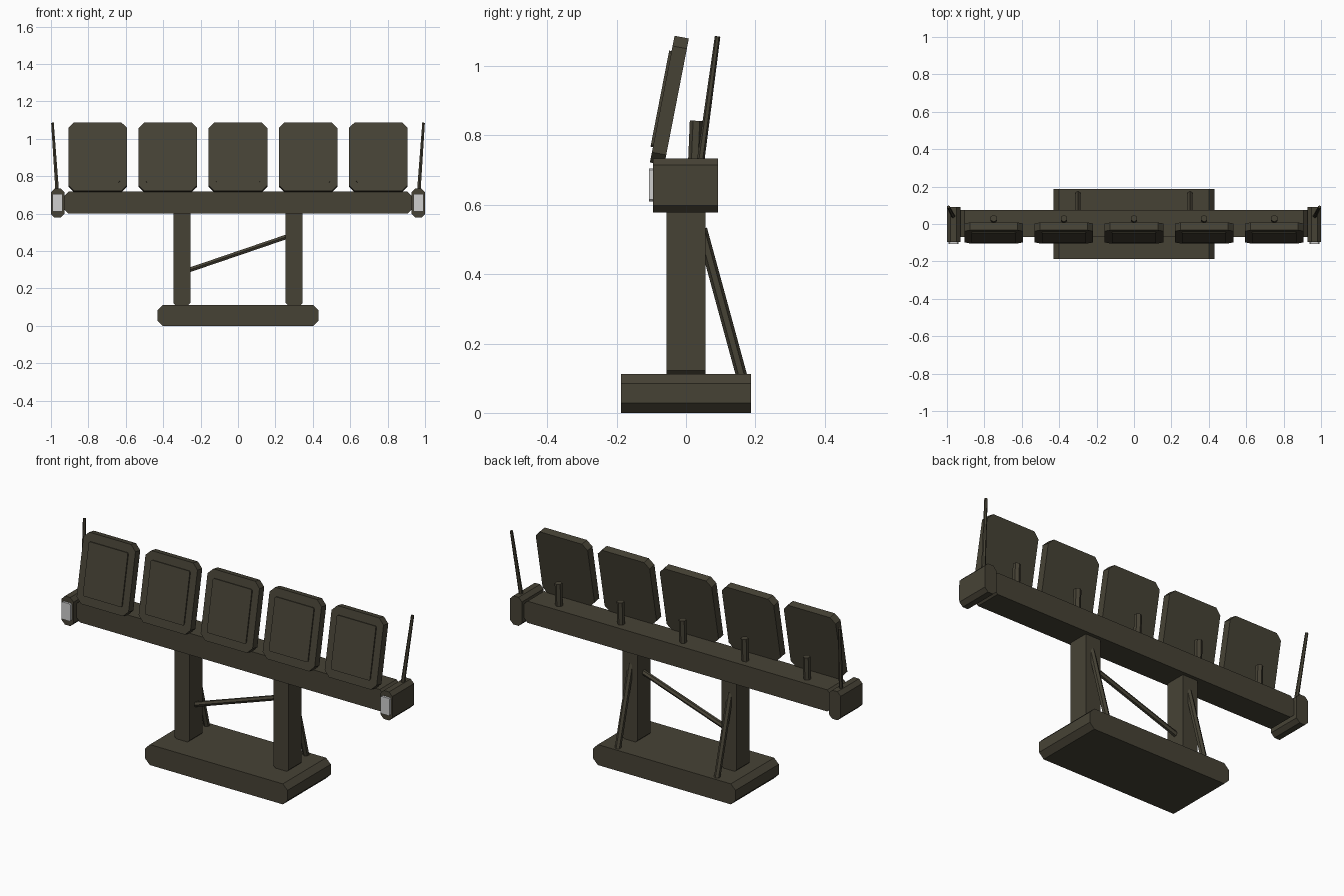
import bpy
import bmesh
import math
from mathutils import Vector, Matrix

if "Cube" in bpy.data.objects:
    bpy.data.objects.remove(bpy.data.objects["Cube"])


def material(name, rgb):
    m = bpy.data.materials.new(name)
    m.diffuse_color = (*rgb, 1)
    m.use_nodes = True
    m.node_tree.nodes["Principled BSDF"].inputs["Base Color"].default_value = m.diffuse_color
    return m


OLIVE = material("dark olive", (0.062, 0.055, 0.036))
LENS = material("pale grey", (0.62, 0.62, 0.62))


def finish(bm, name, mat):
    bmesh.ops.recalc_face_normals(bm, faces=bm.faces)
    me = bpy.data.meshes.new(name)
    bm.to_mesh(me)
    bm.free()
    me.materials.append(mat)
    ob = bpy.data.objects.new(name, me)
    bpy.context.collection.objects.link(ob)
    return ob


def slab(name, x, y, z, cut, mat=OLIVE, matrix=None):
    """Box with corners cut in the x-z outline, extruded along y."""
    (x0, x1), (y0, y1), (z0, z1) = x, y, z
    c = cut
    outline = [(x0 + c, z0), (x1 - c, z0), (x1, z0 + c), (x1, z1 - c),
               (x1 - c, z1), (x0 + c, z1), (x0, z1 - c), (x0, z0 + c)]
    bm = bmesh.new()
    face = bm.faces.new([bm.verts.new((px, y0, pz)) for px, pz in outline])
    ext = bmesh.ops.extrude_face_region(bm, geom=[face])
    moved = [v for v in ext["geom"] if isinstance(v, bmesh.types.BMVert)]
    bmesh.ops.translate(bm, verts=moved, vec=(0, y1 - y0, 0))
    if matrix:
        bm.transform(matrix)
    return finish(bm, name, mat)


def rod(name, a, b, r0, r1=None, sides=6):
    """Faceted rod between two points."""
    a, b = Vector(a), Vector(b)
    d = b - a
    bm = bmesh.new()
    bmesh.ops.create_cone(bm, cap_ends=True, segments=sides, radius1=r0,
                          radius2=r1 or r0, depth=d.length)
    turn = Vector((0, 0, 1)).rotation_difference(d).to_matrix().to_4x4()
    bm.transform(Matrix.Translation((a + b) / 2) @ turn)
    return finish(bm, name, OLIVE)


# Foot and horizontal beam
slab("base", (-0.43, 0.43), (-0.187, 0.187), (0, 0.112), 0.028)
slab("beam", (-0.93, 0.93), (-0.07, 0.075), (0.6, 0.718), 0.024)

# Parts that repeat on the left and right
for s, side in ((-1, "left"), (1, "right")):
    def span(a, b):
        return tuple(sorted((s * a, s * b)))
    slab("column_" + side, span(0.255, 0.345), (-0.056, 0.056), (0.11, 0.615), 0.012)
    rod("back_strut_" + side, (s * 0.3, 0.045, 0.53), (s * 0.3, 0.16, 0.108), 0.016)
    slab("end_cap_" + side, span(0.928, 1.0), (-0.095, 0.092), (0.578, 0.734), 0.02)
    slab("lamp_" + side, span(0.938, 0.992), (-0.107, -0.094), (0.61, 0.705), 0.005, LENS)
    rod("antenna_" + side, (s * 0.966, 0.04, 0.71), (s * 0.992, 0.091, 1.085), 0.011, 0.008)

# Diagonal brace between the columns
rod("diagonal_brace", (-0.28, 0, 0.292), (0.28, 0, 0.483), 0.014)

# Leaning target panels, each with a raised face and a short post behind
for i in range(5):
    cx = (i - 2) * 0.375
    lean = Matrix.Translation((cx, -0.104, 0.722)) @ Matrix.Rotation(math.radians(-11), 4, 'X')
    slab(f"panel_{i + 1}", (-0.157, 0.157), (0, 0.042), (0, 0.372), 0.03, matrix=lean)
    slab(f"panel_face_{i + 1}", (-0.118, 0.118), (-0.007, 0.002), (0.045, 0.327), 0.006, matrix=lean)
    rod(f"panel_post_{i + 1}", (cx, 0.024, 0.70), (cx, 0.03, 0.842), 0.019)
